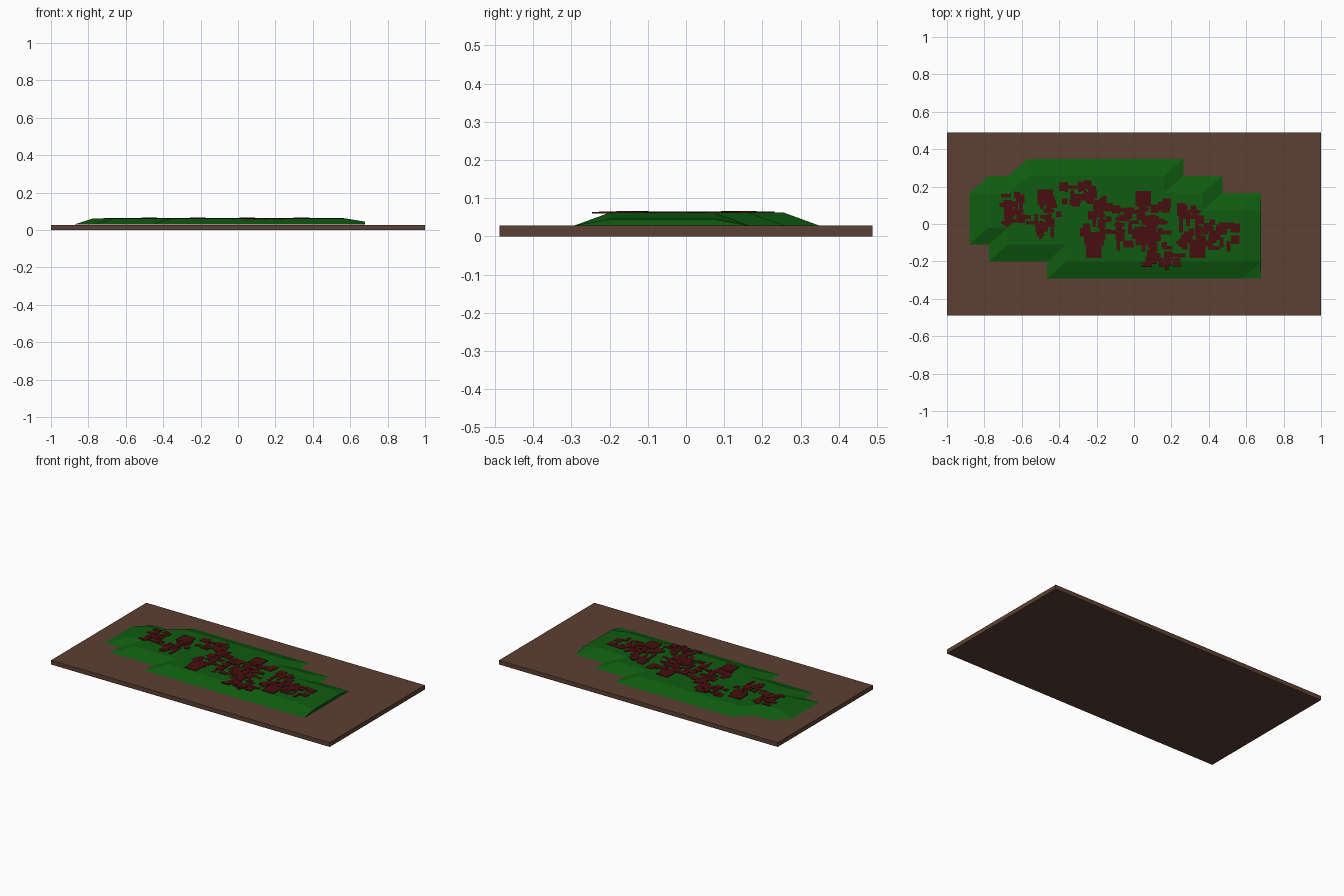
import bpy, bmesh, random
from mathutils import Matrix

if "Cube" in bpy.data.objects:
    bpy.data.objects.remove(bpy.data.objects["Cube"])

random.seed(4)


def material(name, rgb):
    def lin(c):
        c /= 255
        return c / 12.92 if c <= 0.04045 else ((c + 0.055) / 1.055) ** 2.4
    m = bpy.data.materials.new(name)
    m.diffuse_color = (*[lin(c) for c in rgb], 1)
    m.use_nodes = True
    m.node_tree.nodes["Principled BSDF"].inputs["Base Color"].default_value = m.diffuse_color
    return m


def finish(bm, name, mat):
    me = bpy.data.meshes.new(name)
    bm.to_mesh(me)
    bm.free()
    ob = bpy.data.objects.new(name, me)
    me.materials.append(mat)
    bpy.context.collection.objects.link(ob)
    return ob


def add_box(bm, x, y, w, d, z0, z1):
    bmesh.ops.create_cube(bm, size=1, matrix=Matrix.Translation((x, y, (z0 + z1) / 2))
                          @ Matrix.Diagonal((w, d, z1 - z0, 1)))


brown = material("dark_brown", (92, 64, 51))
green = material("moss_green", (15, 92, 16))
red = material("dark_red", (72, 14, 16))

PLATE, EDGE, TOP = 0.028, 0.0285, 0.062

# Base plate
bm = bmesh.new()
add_box(bm, 0, 0, 2, 0.976, 0, PLATE)
finish(bm, "base_plate", brown)

# Mound: coarse height grid, each row raised between two columns
NX, NY = 16, 8
raised = {1: (5, 14), 2: (2, 14), 3: (1, 14), 4: (1, 14), 5: (1, 12), 6: (3, 10)}
bm = bmesh.new()
grid = {}
for j in range(NY):
    for i in range(NX):
        lo, hi = raised.get(j, (99, 0))
        z = TOP if lo <= i <= hi else EDGE
        if i == NX - 1 and 1 <= j <= 4:
            z = 0.045          # cut right end
        grid[i, j] = bm.verts.new((-0.88 + 0.104 * i, -0.292 + 0.0915 * j, z))
for j in range(NY - 1):
    for i in range(NX - 1):
        a, b, c, d = grid[i, j], grid[i + 1, j], grid[i + 1, j + 1], grid[i, j + 1]
        for tri in ((a, b, c), (a, c, d)):
            if max(v.co.z for v in tri) > EDGE + 0.001:
                bm.faces.new(tri)
# Short wall closing the right end
end = [grid[NX - 1, j] for j in range(0, 6)]
low = [bm.verts.new((v.co.x, v.co.y, PLATE - 0.003)) for v in end]
for k in range(5):
    bm.faces.new((end[k], low[k], low[k + 1], end[k + 1]))
bmesh.ops.delete(bm, geom=[v for v in bm.verts if not v.link_faces], context='VERTS')
finish(bm, "moss_mound", green)

# Petals: clusters of small thin square plates (x, y, radius x, radius y, count)
clusters = [(-0.62, 0.08, 0.09, 0.09, 24), (-0.46, 0.04, 0.08, 0.11, 20),
            (-0.30, 0.16, 0.11, 0.06, 22), (-0.20, 0.07, 0.08, 0.07, 14),
            (-0.20, -0.06, 0.10, 0.08, 18), (-0.03, -0.02, 0.10, 0.12, 26),
            (0.10, 0.06, 0.09, 0.08, 20), (0.10, -0.08, 0.10, 0.06, 16),
            (0.16, -0.17, 0.11, 0.06, 20), (0.30, 0.03, 0.07, 0.07, 16),
            (0.30, -0.08, 0.10, 0.07, 18), (0.47, -0.06, 0.10, 0.09, 26)]
bm = bmesh.new()
for cx, cy, rx, ry, n in clusters:
    for _ in range(n):
        u, v = random.uniform(-1, 1), random.uniform(-1, 1)
        w, d = random.choice([(0.045, 0.045), (0.02, 0.055), (0.055, 0.02), (0.03, 0.03)])
        add_box(bm, cx + u * rx * 0.85, cy + v * ry * 0.85, w, d,
                0.0605, random.uniform(0.063, 0.0655))
finish(bm, "small_petals", red)

# Large square petals
bm = bmesh.new()
for x, y in ((-0.475, 0.143), (0.05, 0.135), (-0.215, -0.14), (0.34, -0.14)):
    add_box(bm, x, y, 0.084, 0.084, 0.0605, 0.066)
finish(bm, "large_petals", red)
